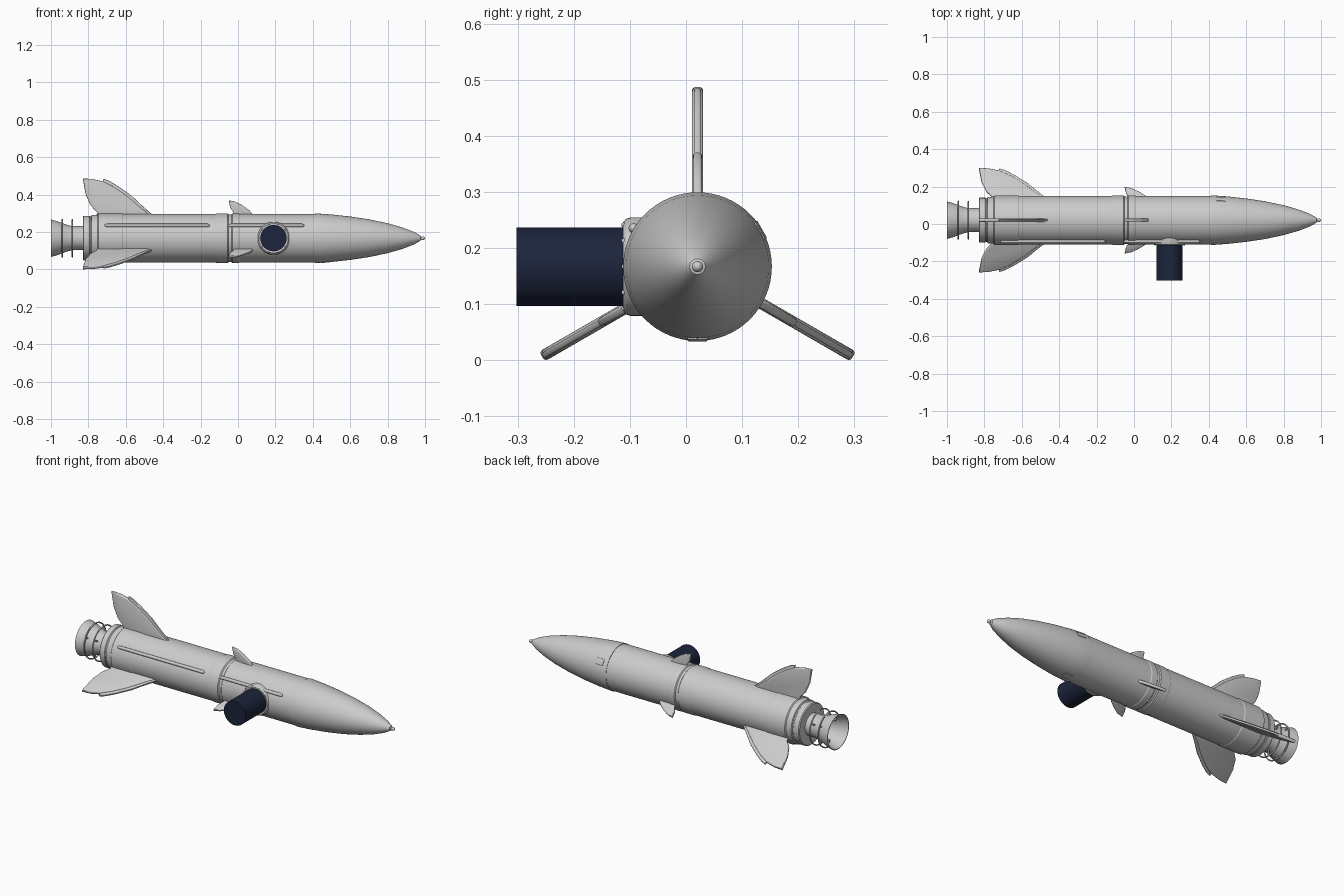
import bpy, bmesh, math
from mathutils import Matrix, Vector

if "Cube" in bpy.data.objects:
    bpy.data.objects.remove(bpy.data.objects["Cube"])

CY, CZ = 0.0205, 0.167          # long axis of the rocket
AXIS = Matrix.Translation((0, CY, CZ))
PORT_X = 0.19


def finish(name, bm, angle=30, mat=None):
    bmesh.ops.recalc_face_normals(bm, faces=bm.faces)
    me = bpy.data.meshes.new(name)
    bm.to_mesh(me)
    bm.free()
    ob = bpy.data.objects.new(name, me)
    bpy.context.collection.objects.link(ob)
    if mat:
        me.materials.append(mat)
    bpy.ops.object.select_all(action='DESELECT')
    ob.select_set(True)
    bpy.context.view_layer.objects.active = ob
    bpy.ops.object.shade_smooth_by_angle(angle=math.radians(angle))
    return ob


def lathe(name, profile, matrix=AXIS, n=64, loop=False, mat=None, angle=20):
    """Spin (axial, radius) points about local x."""
    bm = bmesh.new()
    rings = []
    for x, r in profile:
        if r < 1e-6:
            rings.append([bm.verts.new((x, 0, 0))] * n)
        else:
            rings.append([bm.verts.new((x, r * math.cos(2 * math.pi * i / n),
                                        r * math.sin(2 * math.pi * i / n))) for i in range(n)])
    pairs = list(zip(rings, rings[1:]))
    if loop:
        pairs.append((rings[-1], rings[0]))
    for a, b in pairs:
        for i in range(n):
            j = (i + 1) % n
            bm.faces.new(list(dict.fromkeys([a[i], a[j], b[j], b[i]])))
    bm.transform(matrix)
    return finish(name, bm, angle, mat)


def hoop(name, x, major, minor, matrix=AXIS):
    pts = [(x + minor * math.cos(k * math.pi / 4), major + minor * math.sin(k * math.pi / 4))
           for k in range(8)]
    return lathe(name, pts, matrix, 48, True, angle=60)


def radial(deg):
    """Local (x, radius, thickness) to world, at an angle in the yz plane."""
    return AXIS @ Matrix.Rotation(math.radians(deg), 4, 'X')


def plate(name, outline, thick, deg, bevel):
    """Flat outline in (x, radius), thickened and rounded."""
    bm = bmesh.new()
    f = bm.faces.new([bm.verts.new((x, r, -thick / 2)) for x, r in outline])
    g = bmesh.ops.extrude_face_region(bm, geom=[f])
    bmesh.ops.translate(bm, vec=(0, 0, thick),
                        verts=[v for v in g['geom'] if isinstance(v, bmesh.types.BMVert)])
    bmesh.ops.recalc_face_normals(bm, faces=bm.faces)
    rim = [e for e in bm.edges if abs(e.verts[0].co.z - e.verts[1].co.z) < 1e-6]
    bmesh.ops.bevel(bm, geom=rim, offset=bevel, segments=3, profile=0.5, affect='EDGES')
    bm.transform(radial(deg))
    return finish(name, bm, 35)


# Fuselage with aft collar, seams and mid band
lathe("fuselage", [(-0.83, 0), (-0.83, 0.115), (-0.825, 0.12), (-0.795, 0.12), (-0.792, 0.117),
                   (-0.785, 0.117), (-0.782, 0.124), (-0.75, 0.126), (-0.745, 0.132),
                   (-0.62, 0.132), (-0.615, 0.1295), (-0.12, 0.1295), (-0.115, 0.132),
                   (-0.055, 0.132), (-0.05, 0.127), (-0.035, 0.127), (-0.03, 0.132),
                   (0.005, 0.132), (0.01, 0.1295), (0.415, 0.1295), (0.415, 0)])

# Nose cone with ball tip
nose = [(0.412, 0), (0.412, 0.132), (0.42, 0.1325), (0.5, 0.127), (0.6, 0.116), (0.7, 0.101), (0.8, 0.08),
        (0.88, 0.057), (0.94, 0.034), (0.975, 0.014), (0.98, 0)]
lathe("nose_cone", nose)
lathe("nose_tip", [(0.988 + 0.012 * math.cos(a * math.pi / 10),
                    max(0, 0.01 * math.sin(a * math.pi / 10))) for a in range(11)], n=24)

# Hollow engine bell with coolant hoops and struts
lathe("engine_bell", [(-0.82, 0.064), (-0.885, 0.064), (-0.91, 0.07), (-0.94, 0.081),
                      (-0.97, 0.092), (-1.0, 0.1), (-1.0, 0.096), (-0.97, 0.087),
                      (-0.94, 0.076), (-0.9, 0.06), (-0.86, 0.045), (-0.84, 0)])
for i, x in enumerate((-0.94, -0.885)):
    hoop(f"bell_hoop_{i}", x, 0.1, 0.004)
    for k in range(3):
        plate(f"hoop_strut_{i}_{k}", [(x - .004, 0.06), (x + .004, 0.06), (x + .004, 0.1), (x - .004, 0.1)],
              0.008, 30 + 120 * k, 0.001)

# Main and small fins, three of each
main_fin = [(-0.75, 0.11), (-0.755, 0.14), (-0.788, 0.175), (-0.815, 0.235), (-0.83, 0.32),
            (-0.775, 0.316), (-0.72, 0.303), (-0.66, 0.272), (-0.59, 0.223), (-0.52, 0.163),
            (-0.47, 0.125), (-0.47, 0.11)]
lead_edge = [(-0.73, 0.25), (-0.72, 0.318), (-0.69, 0.308), (-0.64, 0.278), (-0.57, 0.228),
             (-0.51, 0.172), (-0.46, 0.128), (-0.46, 0.115), (-0.54, 0.115)]
small_fin = [(-0.02, 0.115), (-0.025, 0.138), (-0.042, 0.165), (-0.05, 0.203), (-0.015, 0.196),
             (0.025, 0.175), (0.06, 0.15), (0.08, 0.128), (0.08, 0.115)]
for k, deg in enumerate((90, 210, 330)):
    plate(f"main_fin_{k}", main_fin, 0.02, deg, 0.006)
    plate(f"fin_leading_edge_{k}", lead_edge, 0.011, deg, 0.003)
    plate(f"small_fin_{k}", small_fin, 0.016, deg, 0.005)

# Cable rails along the front upper flank
for i, (a, b) in enumerate(((-0.715, -0.15), (-0.055, 0.355))):
    m = radial(149) @ Matrix.Translation((0, 0.133, 0))
    lathe(f"rail_{i}", [(a, 0), (a + .004, 0.006), (a + .014, 0.009), (b - .014, 0.009),
                        (b - .004, 0.006), (b, 0)], m, 16, angle=60)

# Access hatches on the nose base
for i, deg in enumerate((30, -90)):
    plate(f"hatch_{i}", [(0.44, 0.11), (0.49, 0.11), (0.49, 0.1295), (0.44, 0.133)],
          0.036, deg, 0.002)

# Side port: flange, bolts and dark barrel, pointing to -y
navy = bpy.data.materials.new("dark_navy")
navy.diffuse_color = (0.012, 0.018, 0.045, 1)
navy.use_nodes = True
navy.node_tree.nodes["Principled BSDF"].inputs["Base Color"].default_value = navy.diffuse_color
port = Matrix.Translation((PORT_X, 0, CZ)) @ Matrix.Rotation(-math.pi / 2, 4, 'Z')
lathe("port_flange", [(0.06, 0.066), (0.06, 0.088), (0.098, 0.088), (0.107, 0.085),
                      (0.112, 0.079), (0.112, 0.072), (0.108, 0.066)], port, 48, True)
lathe("port_barrel", [(0.08, 0), (0.08, 0.07), (0.302, 0.07), (0.302, 0)], port, 48, mat=navy)
for k in range(10):
    a = 2 * math.pi * k / 10
    bm = bmesh.new()
    bmesh.ops.create_uvsphere(bm, u_segments=10, v_segments=6, radius=0.0045)
    bm.transform(port @ Matrix.Translation((0.111, 0.078 * math.cos(a), 0.078 * math.sin(a))))
    finish(f"port_bolt_{k}", bm, 60)
